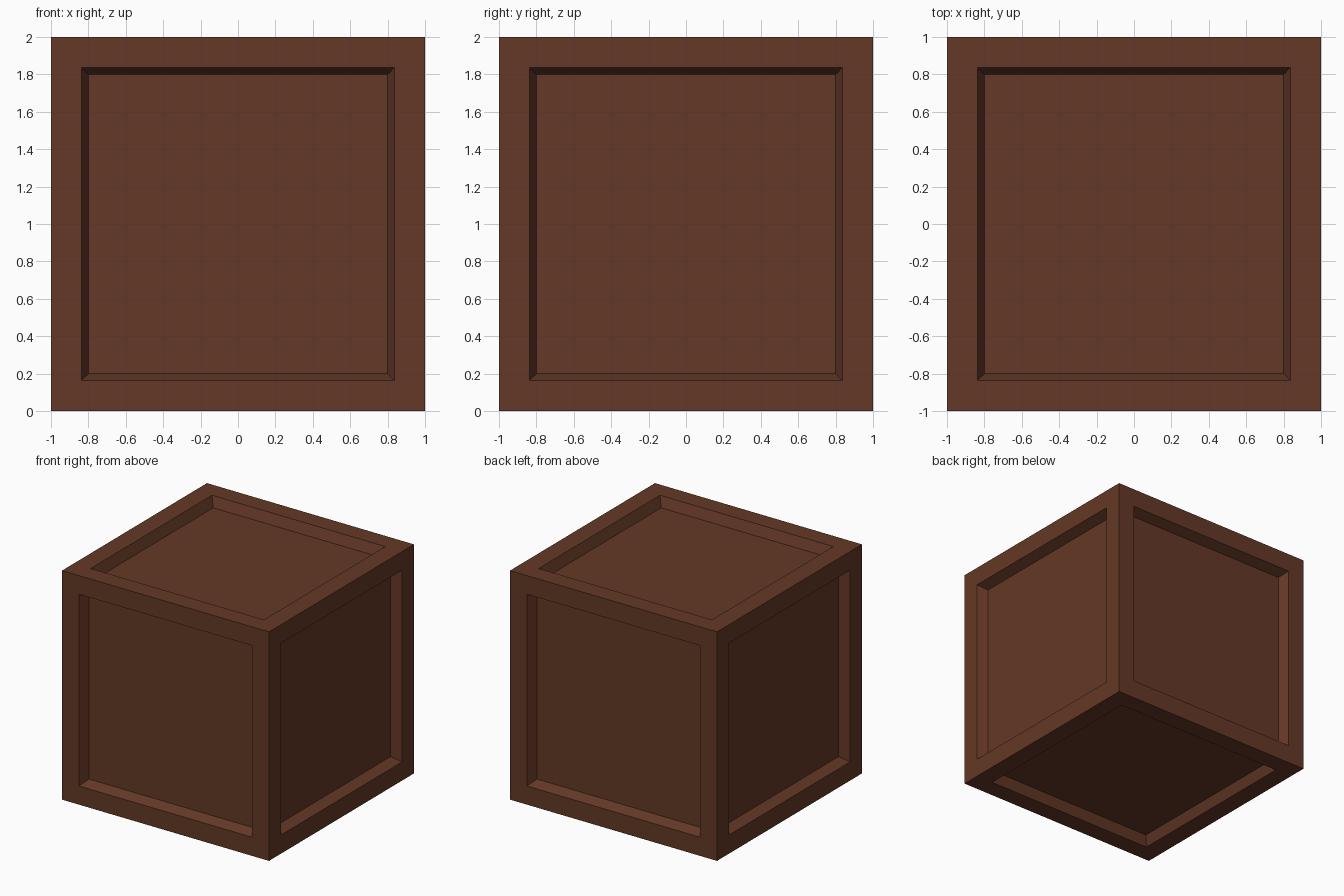
import bpy, bmesh

if "Cube" in bpy.data.objects:
    bpy.data.objects.remove(bpy.data.objects["Cube"])

# Single dark wood colour
wood = bpy.data.materials.new("dark_brown_wood")
wood.diffuse_color = (0.127, 0.040, 0.019, 1)
wood.use_nodes = True
wood.node_tree.nodes["Principled BSDF"].inputs["Base Color"].default_value = wood.diffuse_color

# Crate body: a 2-unit cube standing on the ground
bm = bmesh.new()
bmesh.ops.create_cube(bm, size=2.0)
sides = list(bm.faces)

# Frame border on every side, then a slightly tapered recessed panel
bmesh.ops.inset_individual(bm, faces=sides, thickness=0.163, use_even_offset=True)
bmesh.ops.inset_individual(bm, faces=sides, thickness=0.037, use_even_offset=True)
for f in sides:
    n = f.normal.copy()
    for v in f.verts:
        v.co -= n * 0.086
bmesh.ops.translate(bm, verts=bm.verts, vec=(0, 0, 1))
bmesh.ops.recalc_face_normals(bm, faces=bm.faces)

mesh = bpy.data.meshes.new("crate")
bm.to_mesh(mesh)
bm.free()
mesh.materials.append(wood)
crate = bpy.data.objects.new("crate", mesh)
bpy.context.collection.objects.link(crate)
